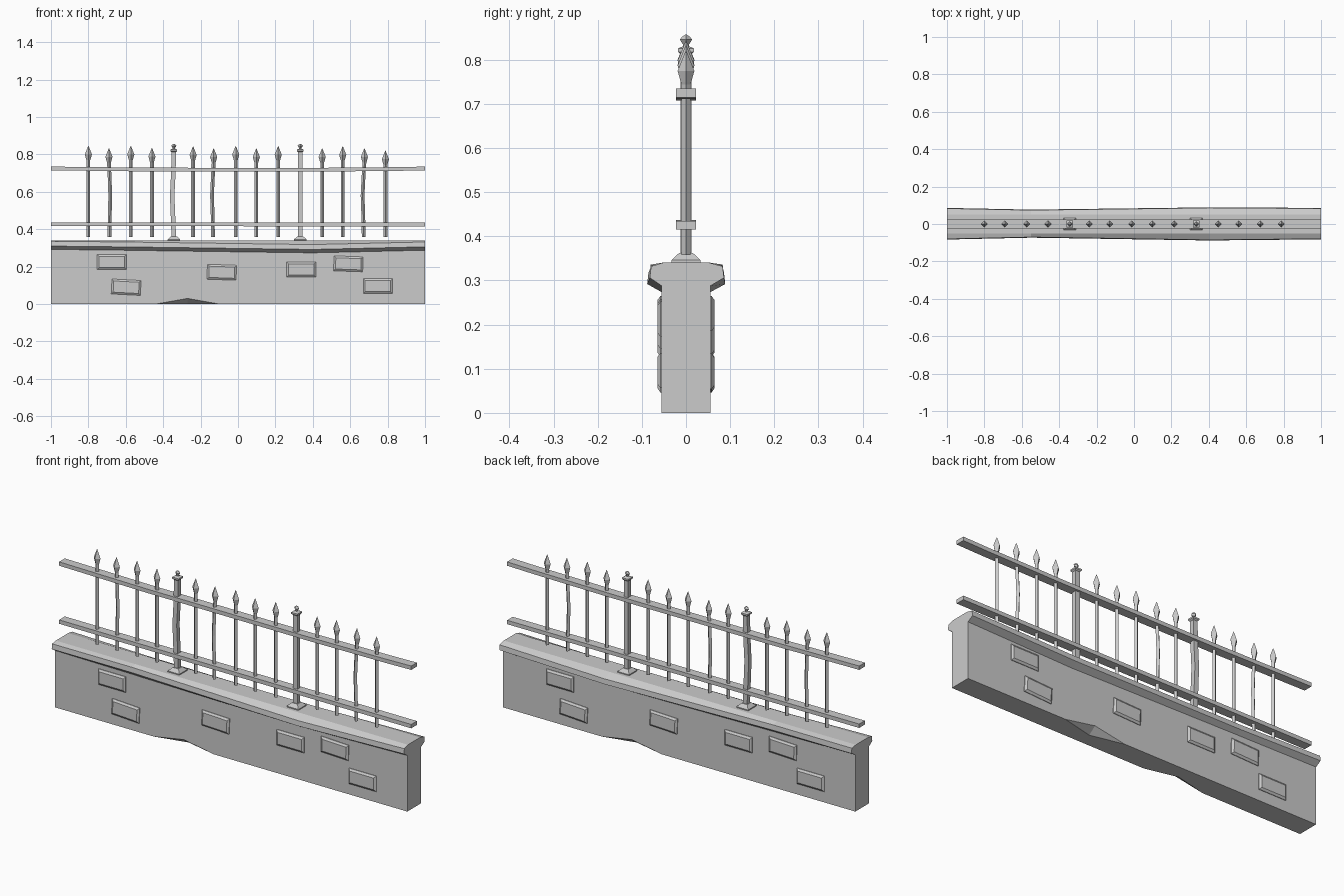
import bpy, bmesh, math
from mathutils import Matrix, Vector

if "Cube" in bpy.data.objects:
    bpy.data.objects.remove(bpy.data.objects["Cube"])


def make(name, verts, faces):
    bm = bmesh.new()
    vs = [bm.verts.new(v) for v in verts]
    for f in faces:
        bm.faces.new([vs[i] for i in f])
    bmesh.ops.recalc_face_normals(bm, faces=bm.faces)
    me = bpy.data.meshes.new(name)
    bm.to_mesh(me)
    bm.free()
    ob = bpy.data.objects.new(name, me)
    bpy.context.collection.objects.link(ob)
    return ob


def loft(name, rings):
    """Skin equal-length rings of points and close both ends."""
    n = len(rings[0])
    verts = [p for r in rings for p in r]
    faces = [(k * n + i, k * n + (i + 1) % n, (k + 1) * n + (i + 1) % n, (k + 1) * n + i)
             for k in range(len(rings) - 1) for i in range(n)]
    faces += [tuple(range(n)), tuple(range(len(verts) - n, len(verts)))]
    return make(name, verts, faces)


def ring(x, z, r, square=False):
    """Four-sided ring: diamond, or axis-aligned square of half width r."""
    a0, rr = (math.pi / 4, r * math.sqrt(2)) if square else (0, r)
    return [(x + rr * math.cos(a0 + i * math.pi / 2), rr * math.sin(a0 + i * math.pi / 2), z)
            for i in range(4)]


# Wall core, with one chipped spot under each long side
W, H = 0.055, 0.31
half = [(-1, -W, 0), (-0.44, -W, 0), (-0.27, -W, 0.03), (-0.10, -W, 0), (1, -W, 0)]
turn = lambda p: (-p[0], -p[1], p[2])
low = half + [turn(p) for p in half]
verts = low + [(-1, -W, H), (1, -W, H), (1, W, H), (-1, W, H), (-0.27, -0.015, 0), (0.27, 0.015, 0)]
make("wall", verts, [
    (0, 1, 2, 3, 4, 11, 10), (5, 6, 7, 8, 9, 13, 12),
    (4, 5, 12, 11), (9, 0, 10, 13), (10, 11, 12, 13),
    (1, 2, 14), (2, 3, 14), (6, 7, 15), (7, 8, 15),
    (0, 1, 14, 3, 4, 5, 6, 15, 8, 9)])

# Coping with a worn, sagging edge: x, front y, back y, edge drop
rings = []
for x, yf, yb, d in [(-1, -0.083, 0.086, 0), (-0.55, -0.073, 0.077, 0.005),
                     (0.4, -0.088, 0.089, 0.018), (1, -0.082, 0.086, 0.004)]:
    rings.append([(x, -W + 0.001, 0.291 - d), (x, yf, 0.31 - d), (x, yf + 0.003, 0.336 - d), (x, -0.05, 0.341),
                  (x, 0.05, 0.341), (x, yb - 0.003, 0.336 - d), (x, yb, 0.31 - d), (x, W - 0.001, 0.291 - d)])
loft("coping", rings)

# Raised bricks, repeated on the back by a half turn
bricks = [(-0.675, 0.225, 0), (-0.598, 0.09, 3), (-0.087, 0.17, 2),
          (0.338, 0.185, 0), (0.59, 0.215, 2), (0.748, 0.096, 0)]
for x, z, deg in bricks:
    for side in (0, math.pi):
        m = (Matrix.Rotation(side, 4, 'Z') @ Matrix.Translation((x, 0, z))
             @ Matrix.Rotation(math.radians(deg), 4, 'Y'))
        rs = []
        for y, w, h in [(-0.05, 0.078, 0.04), (-0.058, 0.078, 0.04), (-0.065, 0.068, 0.03)]:
            rs.append([tuple(m @ Vector((sx * w, y, sz * h)))
                       for sx, sz in [(-1, -1), (1, -1), (1, 1), (-1, 1)]])
        loft("brick", rs)

# Rails
for name, path in [("lower_rail", [(-1, 0.427), (1, 0.425)]),
                   ("upper_rail", [(-1, 0.725), (-0.5, 0.719), (0.4, 0.718), (0.85, 0.722), (1, 0.725)])]:
    loft(name, [[(x, -0.023, z - 0.01), (x, 0.023, z - 0.01), (x, 0.023, z + 0.01), (x, -0.023, z + 0.01)]
                for x, z in path])

# Spear-topped bars: x, tip height, sideways bow
bars = [(-0.8, 0.845, 0), (-0.69, 0.832, 0.007), (-0.573, 0.845, 0), (-0.46, 0.834, 0),
        (-0.24, 0.843, 0), (-0.13, 0.832, -0.009), (-0.012, 0.845, 0), (0.098, 0.832, 0),
        (0.215, 0.844, 0), (0.45, 0.832, 0), (0.56, 0.843, 0), (0.676, 0.832, -0.01), (0.788, 0.82, 0)]
for x, top, bow in bars:
    rs = [ring(x + bow * b, z, 0.01) for z, b in [(0.358, 0.4), (0.47, 0.6), (0.58, 1), (0.68, 0.5)]]
    rs += [ring(x, top - dz, r) for dz, r in [(0.076, 0.01), (0.07, 0.012), (0.045, 0.019), (0, 0.001)]]
    loft("spear_bar", rs)

# Square posts with flared foot, cap plate and small finial
for x, bow in [(-0.343, -0.009), (0.333, 0)]:
    loft("post_foot", [ring(x, z, r, True) for z, r in [(0.335, 0.033), (0.346, 0.033), (0.362, 0.016)]])
    loft("post", [ring(x + bow * b, z, 0.012, True)
                  for z, b in [(0.35, 0), (0.47, 0.5), (0.58, 1), (0.7, 0.3), (0.82, 0)]])
    loft("post_cap", [ring(x, z, r, True) for z, r in [(0.812, 0.012), (0.818, 0.018), (0.826, 0.018), (0.831, 0.006)]])
    loft("finial", [ring(x, z, r) for z, r in [(0.828, 0.006), (0.835, 0.007), (0.846, 0.014), (0.852, 0.009), (0.857, 0.002)]])
